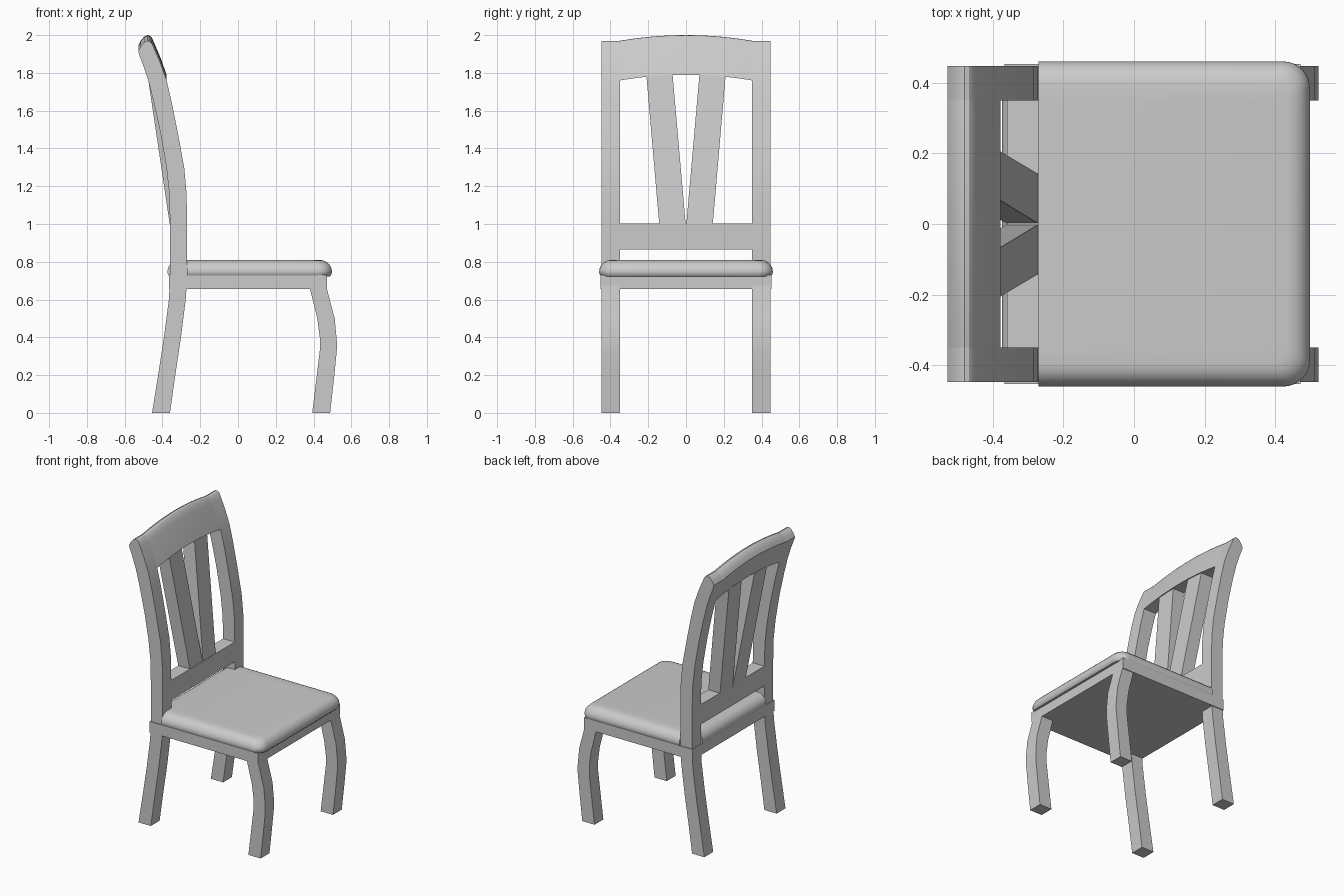
import bpy, bmesh, math

if "Cube" in bpy.data.objects:
    bpy.data.objects.remove(bpy.data.objects["Cube"])


def loft(name, rings, angle=30):
    """Skin equal-length closed rings and cap both ends."""
    bm = bmesh.new()
    loops = [[bm.verts.new(p) for p in ring] for ring in rings]
    n = len(loops[0])
    for a, b in zip(loops, loops[1:]):
        for i in range(n):
            j = (i + 1) % n
            bm.faces.new((a[i], a[j], b[j], b[i]))
    caps = [bm.faces.new(loops[0]), bm.faces.new(loops[-1])]
    bmesh.ops.recalc_face_normals(bm, faces=bm.faces)
    bmesh.ops.triangulate(bm, faces=caps)
    me = bpy.data.meshes.new(name)
    bm.to_mesh(me)
    bm.free()
    ob = bpy.data.objects.new(name, me)
    bpy.context.collection.objects.link(ob)
    bpy.ops.object.select_all(action='DESELECT')
    ob.select_set(True)
    bpy.context.view_layer.objects.active = ob
    bpy.ops.object.shade_smooth_by_angle(angle=math.radians(angle))
    return ob


def extrude_y(name, profile, y0, y1):
    return loft(name, [[(x, y, z) for x, z in profile] for y in (y0, y1)])


def mirror_y(ob):
    m = ob.modifiers.new("mirror", 'MIRROR')
    m.use_axis = (False, True, False)


def box(name, x0, x1, y0, y1, z0, z1):
    return extrude_y(name, [(x0, z0), (x1, z0), (x1, z1), (x0, z1)], y0, y1)


# Crest cross-section (x, z): front face, rounded top, rear face
crest = [(-.378, 1.76), (-.41, 1.85), (-.442, 1.925), (-.455, 1.955),
         (-.467, 1.967), (-.48, 1.97), (-.497, 1.962), (-.515, 1.94),
         (-.528, 1.915), (-.523, 1.895), (-.50, 1.835), (-.475, 1.76)]

# Rear legs continuing into the curved back posts
front_edge = [(-.36, 0), (-.332, .2), (-.302, .4), (-.277, .6), (-.27, .7),
              (-.27, 1.0), (-.272, 1.16), (-.285, 1.3), (-.318, 1.48), (-.35, 1.64)]
rear_edge = [(-.445, 1.64), (-.41, 1.48), (-.379, 1.3), (-.364, 1.16), (-.36, 1.0),
             (-.36, .7), (-.366, .6), (-.392, .4), (-.423, .2), (-.455, 0)]
mirror_y(extrude_y("rear_leg_and_post", front_edge + crest + rear_edge, .35, .447))

# Arched crest rail
rings = []
for i in range(17):
    y = -.35 + .7 * i / 16
    lift = .03 * (1 - (y / .35) ** 2)
    rings.append([(x, y, z + lift) for x, z in crest])
loft("crest_rail", rings)

# Lower back rail
box("lower_back_rail", -.36, -.27, -.35, .35, .865, 1.003)

# Straight slats in a V
mirror_y(loft("back_slat", [
    [(-.27, .001, .99), (-.27, .141, .99), (-.36, .141, .99), (-.36, .001, .99)],
    [(-.386, .071, 1.79), (-.386, .21, 1.79), (-.479, .21, 1.79), (-.479, .071, 1.79)]]))

# Curved front legs
leg_front = [(.488, 0), (.508, .18), (.523, .33), (.523, .38), (.512, .5), (.472, .652), (.47, .70)]
leg_rear = [(.38, .70), (.382, .652), (.42, .5), (.433, .4), (.433, .33), (.415, .18), (.393, 0)]
mirror_y(extrude_y("front_leg", leg_front + leg_rear, .35, .447))

# Seat frame
box("seat_frame", -.366, .471, -.453, .453, .655, .73)

# Cushion, notched around the posts, with rounded rim
rings = []
for d, z in [(.012, .722), (.003, .733), (0, .748), (.003, .765), (.012, .783),
             (.026, .797), (.043, .806), (.065, .81)]:
    hx, hy, bx, r = .498 - d, .46 - d, -.374 + d, .075 - d * .5
    side = [(hx - r + r * math.cos(a), hy - r + r * math.sin(a))
            for a in [math.pi / 2 * k / 8 for k in range(9)]]
    side += [(-.27, hy), (-.27, .35), (bx, .35)]
    ring = side + [(x, -y) for x, y in reversed(side)]
    rings.append([(x, y, z) for x, y in ring])
loft("seat_cushion", rings, 40)
